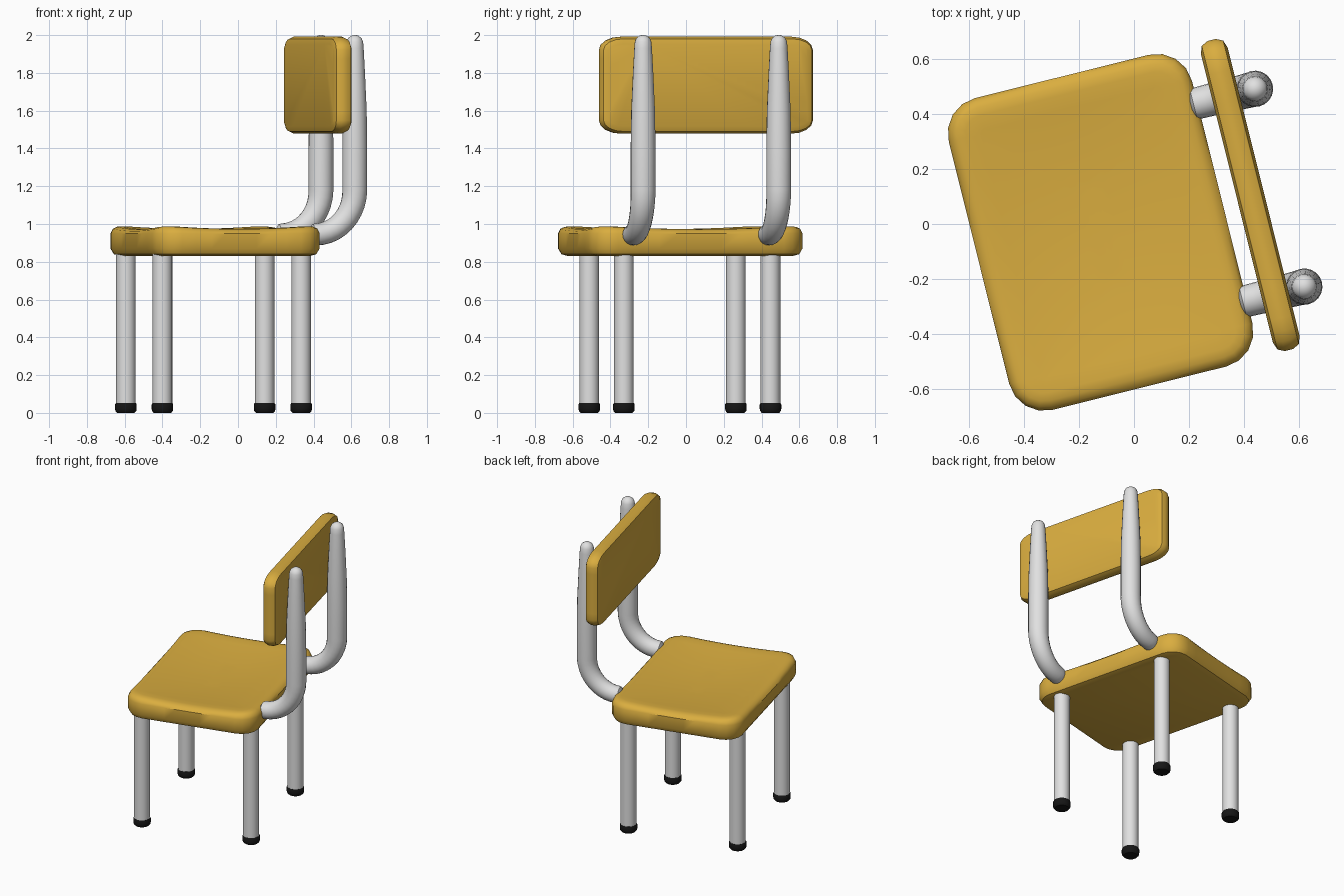
import bpy, bmesh
from math import sin, cos, pi, radians
from mathutils import Vector, Matrix

old = bpy.data.objects.get("Cube")
if old:
    bpy.data.objects.remove(old)

TURN = Matrix.Rotation(radians(14), 4, 'Z')   # the whole chair stands turned


def material(name, color, rough):
    m = bpy.data.materials.new(name)
    m.use_nodes = True
    m.diffuse_color = (*color, 1)
    bsdf = m.node_tree.nodes["Principled BSDF"]
    bsdf.inputs["Base Color"].default_value = (*color, 1)
    bsdf.inputs["Roughness"].default_value = rough
    return m


YELLOW = material("mustard yellow", (0.70, 0.42, 0.05), 0.5)
GREY = material("light grey", (0.75, 0.75, 0.75), 0.5)
BLACK = material("black rubber", (0.008, 0.008, 0.008), 0.6)


def loft(name, rings, mat, place=Matrix()):
    """Skin a list of equal-length closed rings and cap both ends."""
    bm = bmesh.new()
    loops = [[bm.verts.new(p) for p in ring] for ring in rings]
    for a, b in zip(loops, loops[1:]):
        for i in range(len(a)):
            j = (i + 1) % len(a)
            bm.faces.new((a[i], a[j], b[j], b[i]))
    bm.faces.new(loops[0])
    bm.faces.new(loops[-1])
    bmesh.ops.recalc_face_normals(bm, faces=bm.faces)
    bm.transform(TURN @ place)
    me = bpy.data.meshes.new(name)
    bm.to_mesh(me)
    bm.free()
    me.materials.append(mat)
    ob = bpy.data.objects.new(name, me)
    bpy.context.collection.objects.link(ob)
    bpy.ops.object.select_all(action='DESELECT')
    ob.select_set(True)
    bpy.context.view_layer.objects.active = ob
    bpy.ops.object.shade_smooth_by_angle(angle=radians(40))
    return ob


def outline(hx, hy, rx, ry, arc=4, side=8):
    """Rounded rectangle, with extra points along its straight sides."""
    corners = []
    for k, (sx, sy) in enumerate([(1, 1), (-1, 1), (-1, -1), (1, -1)]):
        angles = [(k + i / arc) * pi / 2 for i in range(arc + 1)]
        corners.append([Vector((sx * (hx - rx) + rx * cos(t),
                                sy * (hy - ry) + ry * sin(t), 0)) for t in angles])
    pts = []
    for k in range(4):
        pts += corners[k]
        end, start = corners[k][-1], corners[(k + 1) % 4][0]
        pts += [end.lerp(start, i / side) for i in range(1, side)]
    return pts


def panel(name, hx, hy, rx, ry, layers, place, dip=None):
    """Padded slab made of inset outlines at (inset, z, is_top)."""
    rings = []
    for inset, z, top in layers:
        ring = outline(hx - inset, hy - inset, max(rx - inset, 0.02), max(ry - inset, 0.02))
        for p in ring:
            p.z = z - (dip(p.x / hx, p.y / hy) if dip and top else 0)
        rings.append(ring)
    return loft(name, rings, YELLOW, place)


def seat_dip(a, b):
    a, b = min(a * a, 1), min(b * b, 1)
    return 0.018 * (1 - a * b) + 0.035 * (1 - a) * (1 - b)


# Seat with a shallow hollow
edge = [(0.055, 0.83, 0), (0.018, 0.84, 0), (0, 0.87, 0), (0, 0.95, 0),
        (0.012, 0.982, 1), (0.035, 0.995, 1), (0.065, 1.0, 1)]
hollow = [(0.12 + 0.055 * i, 1.0, 1) for i in range(6)] + [(0.43, 1.0, 1)]
panel("seat", 0.455, 0.583, 0.13, 0.13, edge + hollow,
      Matrix.Translation((-0.125, 0, 0)), seat_dip)

# Backrest, a slab standing on edge
slab = [(0.04, 0, 0), (0.012, 0.01, 0), (0, 0.035, 0),
        (0, 0.065, 0), (0.012, 0.09, 0), (0.04, 0.1, 0)]
upright = Matrix.Translation((0.385, 0, 1.735)) @ Matrix(
    ((0, 0, 1, 0), (1, 0, 0, 0), (0, 1, 0, 0), (0, 0, 0, 1)))
panel("backrest", 0.58, 0.257, 0.12, 0.07, slab, upright)


def post_rings(y, sides=20):
    """Bent, tapering tube: stations are (x, z, tangent angle, radius)."""
    stations = [(0.305, 0.945, 0, 0.035), (0.315, 0.945, 0, 0.054)]
    for i in range(11):
        t = i / 10 * pi / 2
        stations.append((0.33 + 0.215 * sin(t), 1.18 - 0.235 * cos(t), t,
                         0.058 + 0.008 * i / 10))
    for z, r in [(1.4, 0.066), (1.6, 0.063), (1.8, 0.054), (1.93, 0.047),
                 (1.965, 0.044), (1.985, 0.035), (1.997, 0.018), (2.0, 0.005)]:
        stations.append((0.545, z, pi / 2, r))
    rings = []
    for x, z, t, r in stations:
        normal = Vector((-sin(t), 0, cos(t)))
        rings.append([Vector((x, y, z)) + r * (cos(a) * normal + sin(a) * Vector((0, 1, 0)))
                      for a in (2 * pi * k / sides for k in range(sides))])
    return rings


def turned(name, x, y, profile, mat, sides=24):
    """Round part from a (radius, z) profile."""
    loft(name, [[Vector((x + r * cos(2 * pi * k / sides), y + r * sin(2 * pi * k / sides), z))
                 for k in range(sides)] for r, z in profile], mat)


# Back posts, legs and rubber feet, in pairs
for side, sy in (("left", 1), ("right", -1)):
    loft(side + "_back_post", post_rings(sy * 0.37), GREY)
    for end, x in (("front", -0.512), ("back", 0.245)):
        y = sy * 0.4
        turned(f"{end}_{side}_leg", x, y, [(0.052, 0.03), (0.052, 0.86)], GREY)
        turned(f"{end}_{side}_foot", x, y,
               [(0.046, 0), (0.055, 0.01), (0.057, 0.02), (0.057, 0.045), (0.053, 0.052)], BLACK)
